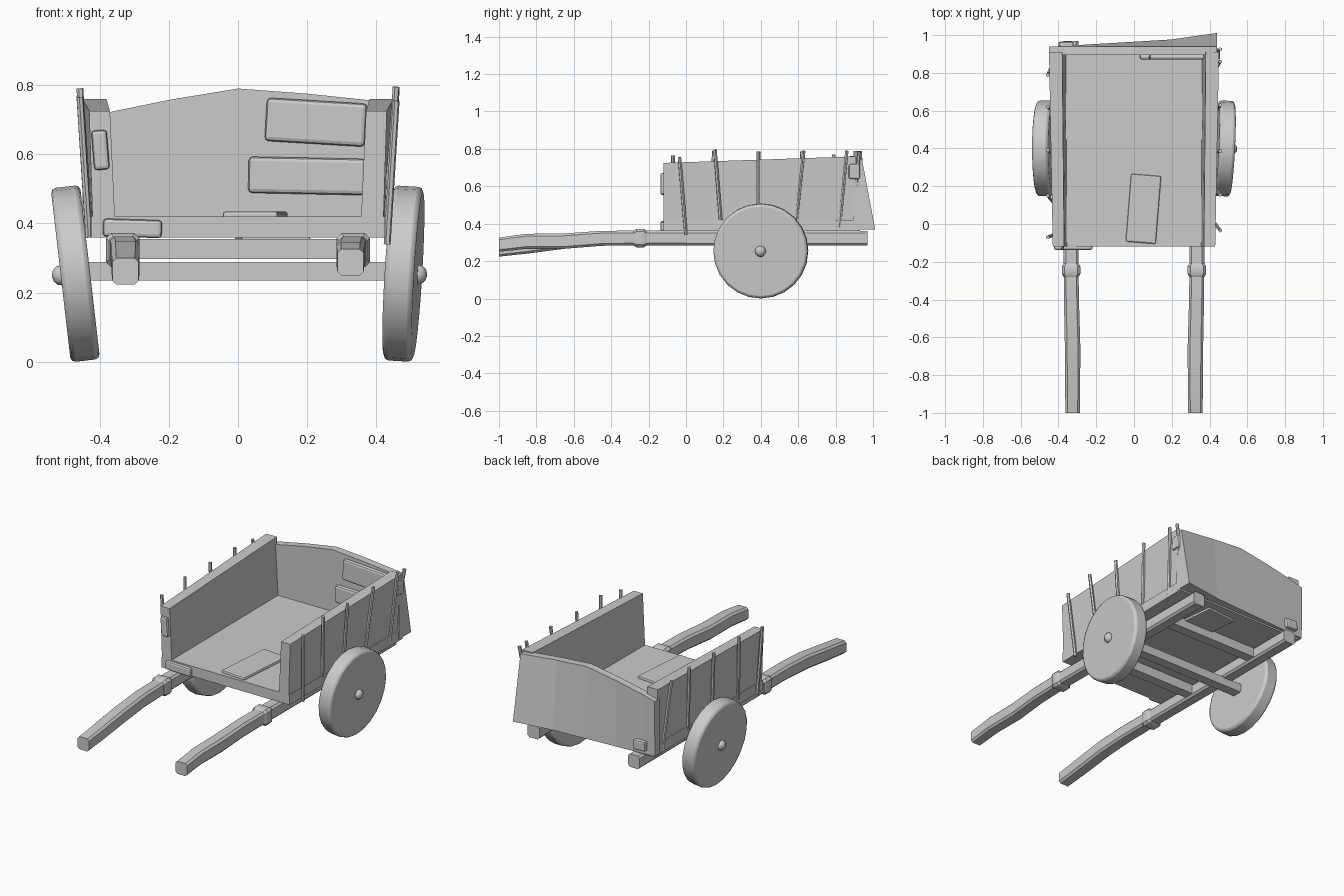
import bpy, bmesh, math
from mathutils import Vector, Matrix

if "Cube" in bpy.data.objects:
    bpy.data.objects.remove(bpy.data.objects["Cube"])


def finish(name, bm, bevel=0.0, smooth=False):
    bmesh.ops.recalc_face_normals(bm, faces=bm.faces[:])
    me = bpy.data.meshes.new(name)
    bm.to_mesh(me)
    bm.free()
    ob = bpy.data.objects.new(name, me)
    bpy.context.collection.objects.link(ob)
    if bevel:
        m = ob.modifiers.new("bevel", 'BEVEL')
        m.width, m.segments, m.limit_method = bevel, 2, 'ANGLE'
        m.angle_limit = math.radians(40)
    if smooth:
        bpy.ops.object.select_all(action='DESELECT')
        ob.select_set(True)
        bpy.context.view_layer.objects.active = ob
        bpy.ops.object.shade_smooth_by_angle(angle=math.radians(35))
    return ob


def loft(name, rings, bevel=0.0, smooth=False):
    """Skin matching rings of points and cap both ends."""
    bm = bmesh.new()
    vs = [[bm.verts.new(p) for p in r] for r in rings]
    n = len(rings[0])
    for a, b in zip(vs, vs[1:]):
        for i in range(n):
            j = (i + 1) % n
            bm.faces.new((a[i], a[j], b[j], b[i]))
    bm.faces.new(vs[0])
    bm.faces.new(vs[-1])
    return finish(name, bm, bevel, smooth)


def box(name, x, y, z, rot=(0, 0, 0), bevel=0.0):
    c = Vector((sum(x) / 2, sum(y) / 2, sum(z) / 2))
    size = (x[1] - x[0], y[1] - y[0], z[1] - z[0])
    bm = bmesh.new()
    bmesh.ops.create_cube(bm, size=1)
    bmesh.ops.scale(bm, vec=size, verts=bm.verts)
    ob = finish(name, bm, bevel)
    ob.location, ob.rotation_euler = c, rot
    return ob


def rod(name, a, b, r, sides=6):
    a, b = Vector(a), Vector(b)
    bm = bmesh.new()
    q = (b - a).to_track_quat('Z', 'Y').to_matrix().to_4x4()
    bmesh.ops.create_cone(bm, cap_ends=True, segments=sides, radius1=r, radius2=r,
                          depth=(b - a).length, matrix=Matrix.Translation((a + b) / 2) @ q)
    return finish(name, bm)


def section(x, y, z, w, h, c=0.3):
    """Chamfered rectangular ring in the xz plane."""
    k = min(w, h) * c
    return [(x + u, y, z + v) for u, v in
            ((w, -h + k), (w, h - k), (w - k, h), (-w + k, h),
             (-w, h - k), (-w, -h + k), (-w + k, -h), (w - k, -h))]


# Floor, slightly wider at the rear
loft("floor", [[(-.425, -.12, z), (.425, -.12, z), (.44, .93, z), (-.44, .93, z)]
               for z in (.36, .42)])

# Side boards, leaning outward and rising to the rear
for s, side in ((-1, "left"), (1, "right")):
    loft(side + "_side_board",
         [[(s * .355, -.12, .40), (s * .42, -.12, .40), (s * .43, -.12, .725), (s * .37, -.12, .725)],
          [(s * .36, .91, .40), (s * .43, .91, .40), (s * .45, .91, .76), (s * .38, .91, .76)]])

# Tailboard: crested top edge, foot kicked out towards the right
top = [(-.45, .70), (-.38, .72), (-.2, .757), (0, .79), (.2, .775), (.44, .75)]
rings = []
for x, z in top:
    foot = .965 + .06 * x + .02 * (x > .3)
    rings.append([(x, .895, .37), (x, foot, .37), (x, .94, z), (x, .895, z)])
loft("tailboard", rings)

# Repair planks and patches
box("tailboard_plank_upper", (.08, .37), (.87, .90), (.63, .755), (0, .06, 0), .012)
box("tailboard_plank_lower", (.03, .37), (.87, .90), (.485, .59), (0, .02, 0), .012)
box("floor_plank", (-.03, .13), (-.10, .26), (.41, .435), (0, 0, -.08), .008)
box("underfloor_plank", (0, .2), (.68, .88), (.345, .362), (0, 0, .1), .006)
box("front_edge_patch", (-.39, -.22), (-.137, -.09), (.36, .412), (0, .03, 0), .01)
box("left_board_patch", (-.42, -.375), (-.137, -.05), (.555, .67), (0, -.08, 0), .01)
box("right_corner_patch", (.385, .455), (.87, .93), (.64, .72), (0, .05, 0), .01)
box("tailboard_patch", (-.40, -.32), (.925, .965), (.39, .45), (0, .05, 0), .01)

# Stakes along both sides: (top y, bottom y, top z, bottom z)
stakes = {1: [(-.035, 0, .755, .34), (.155, .185, .795, .42), (.385, .385, .785, .40),
              (.63, .59, .79, .42), (.86, .82, .79, .38), (.925, .91, .785, .60)],
          -1: [(-.07, -.06, .765, .36), (.15, .12, .79, .40), (.39, .37, .785, .40),
               (.62, .60, .785, .40), (.79, .84, .77, .36)]}
for s, rows in stakes.items():
    for i, (y1, y0, z1, z0) in enumerate(rows):
        rod(f"{'right' if s > 0 else 'left'}_stake_{i}",
            (s * .431, y0, z0), (s * .457, y1, z1), .01)

# Shafts with drooping handles, and collars
for s, side, tip in ((-1, "left", .262), (1, "right", .288)):
    path = [(-1, .325, tip, .038), (-.85, .325, tip + .018, .040), (-.65, .325, .307, .041),
            (-.45, .33, .322, .040), (-.25, .333, .324, .039), (.2, .333, .322, .039),
            (.97, .333, .322, .039)]
    loft(side + "_shaft", [section(s * x, y, z, w, w) for y, x, z, w in path], smooth=True)
    loft(side + "_collar", [section(s * .333, y, .323, w, w)
                            for y, w in ((-.28, .040), (-.265, .049), (-.225, .049), (-.21, .040))],
         smooth=True)

# Axle and cross beams
box("axle", (-.43, .43), (.37, .43), (.235, .288))
box("front_cross_beam", (-.30, .30), (.10, .16), (.297, .355))
box("rear_cross_beam", (-.30, .30), (.64, .70), (.297, .355))

# Leaning solid wheels with hub caps
for s, side, x, lean, yaw in ((-1, "left", -.47, -.115, 0), (1, "right", .478, .06, -.05)):
    turn = Matrix.Rotation(yaw, 4, 'Z') @ Matrix.Rotation(lean, 4, 'Y')
    place = Matrix.Translation((x, .4, .255)) @ turn
    bm = bmesh.new()
    bmesh.ops.create_cone(bm, cap_ends=True, segments=24, radius1=.253, radius2=.253, depth=.085,
                          matrix=Matrix.Rotation(math.pi / 2, 4, 'Y'))
    finish(side + "_wheel", bm, .014, True).matrix_world = place
    bm = bmesh.new()
    bmesh.ops.create_uvsphere(bm, u_segments=10, v_segments=6, radius=.03,
                              matrix=Matrix.Translation((s * .04, 0, 0)))
    finish(side + "_hub_cap", bm, 0, True).matrix_world = place
